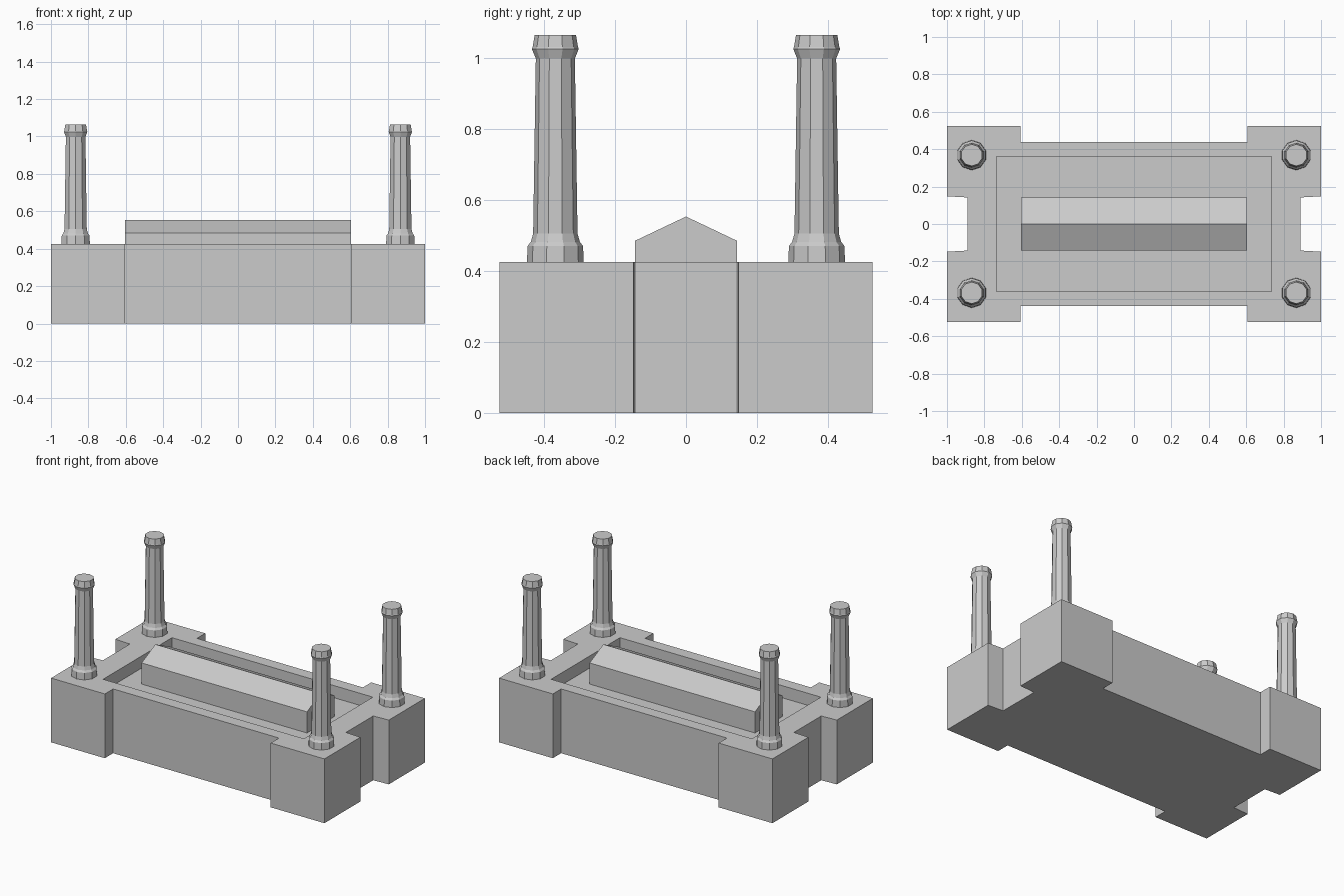
import bpy, bmesh, math

if "Cube" in bpy.data.objects:
    bpy.data.objects.remove(bpy.data.objects["Cube"])

TOP, FLOOR = 0.425, 0.345   # rim height, recess floor height


def finish(name, bm):
    bmesh.ops.recalc_face_normals(bm, faces=bm.faces)
    me = bpy.data.meshes.new(name)
    bm.to_mesh(me)
    bm.free()
    ob = bpy.data.objects.new(name, me)
    bpy.context.collection.objects.link(ob)
    return ob


def prism(name, points, direction):
    """Extrude a closed outline of 3D points along a direction."""
    bm = bmesh.new()
    face = bm.faces.new([bm.verts.new(p) for p in points])
    ext = bmesh.ops.extrude_face_region(bm, geom=[face])
    verts = [v for v in ext["geom"] if isinstance(v, bmesh.types.BMVert)]
    bmesh.ops.translate(bm, verts=verts, vec=direction)
    return finish(name, bm)


def rect(x, y, z):
    return [(-x, -y, z), (x, -y, z), (x, y, z), (-x, y, z)]


# Body: one quadrant of the notched outline, mirrored around
quarter = [(0.89, 0.142), (1.0, 0.148), (1.0, 0.525), (0.607, 0.525), (0.607, 0.438)]
outline = []
for sx, sy in ((1, 1), (-1, 1), (-1, -1), (1, -1)):
    pts = [(sx * x, sy * y, 0) for x, y in quarter]
    outline += pts if sx * sy > 0 else pts[::-1]
body = prism("base_body", outline, (0, 0, TOP))

# Shallow recess in the top
cutter = prism("recess_cutter", rect(0.735, 0.36, FLOOR), (0, 0, 0.3))
cutter.hide_render = True
mod = body.modifiers.new("recess", 'BOOLEAN')
mod.operation = 'DIFFERENCE'
mod.solver = 'EXACT'
mod.object = cutter
bpy.context.view_layer.objects.active = body
bpy.ops.object.modifier_apply(modifier=mod.name)
bpy.data.objects.remove(cutter, do_unlink=True)

# Central block with a gabled top, running along x
gable = [(-0.143, FLOOR), (0.143, FLOOR), (0.143, 0.485), (0, 0.553), (-0.143, 0.485)]
prism("ridged_block", [(-0.605, y, z) for y, z in gable], (1.21, 0, 0))

# Ten-sided chimneys: (radius, height) profile
PROFILE = [(0.080, TOP), (0.078, 0.470), (0.069, 0.482), (0.0625, 0.505),
           (0.055, 0.998), (0.066, 1.025), (0.064, 1.03), (0.058, 1.065)]
SIDES = 10


def chimney(name, cx, cy):
    bm = bmesh.new()
    rings = []
    for r, z in PROFILE:
        angles = [math.pi / 2 + math.tau * i / SIDES for i in range(SIDES)]
        rings.append([bm.verts.new((cx + r * math.cos(a), cy + r * math.sin(a), z)) for a in angles])
    for lo, hi in zip(rings, rings[1:]):
        for i in range(SIDES):
            j = (i + 1) % SIDES
            bm.faces.new((lo[i], lo[j], hi[j], hi[i]))
    bm.faces.new(rings[0][::-1])
    bm.faces.new(rings[-1])
    return finish(name, bm)


for x_label, x in (("left", -0.868), ("right", 0.868)):
    for y_label, y in (("front", -0.368), ("back", 0.368)):
        chimney(f"chimney_{y_label}_{x_label}", x, y)
